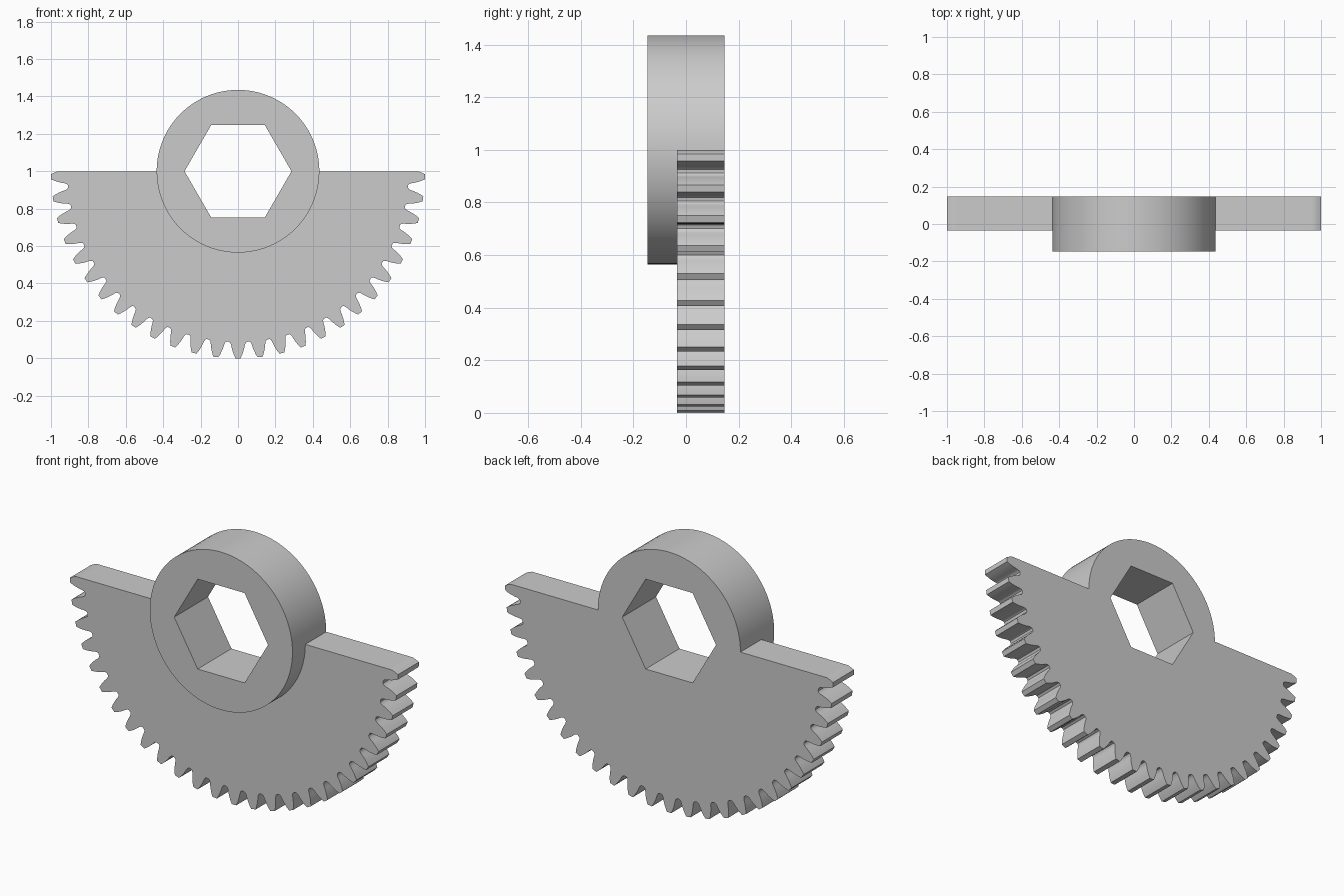
import bpy, bmesh
from math import sin, cos, pi

cube = bpy.data.objects.get("Cube")
if cube:
    bpy.data.objects.remove(cube, do_unlink=True)

TEETH = 53                      # teeth on a full turn
PITCH = 2 * pi / TEETH
AXIS_Z, HUB_R, HEX_R = 1.0, 0.435, 0.286
FRONT, STEP, BACK = -0.147, -0.035, 0.147
SEGMENTS = 96

# Tooth flank from root to tip: (radius, half width)
FLANK = [(0.913, 0.047), (0.918, 0.041), (0.929, 0.0365), (0.945, 0.0335),
         (0.9636, 0.0285), (0.983, 0.0215), (1.0, 0.0135)]


def polar(radius, angle):
    """Point at an angle measured from straight down, towards +x."""
    return radius * sin(angle), AXIS_Z - radius * cos(angle)


def tooth_outline():
    """Half-circle toothed edge, cut off level with the axis."""
    points = []
    for k in range(-(TEETH // 4), TEETH // 4 + 1):
        side = [(r, -w / r) for r, w in FLANK]
        side += [(r, w / r) for r, w in reversed(FLANK)]
        for r, offset in side:
            angle = max(-pi / 2, min(pi / 2, k * PITCH + offset))
            points.append(polar(r, angle))
    return points


bm = bmesh.new()
lookup = {}


def vert(point, y):
    key = (round(point[0], 5), round(y, 5), round(point[1], 5))
    if key not in lookup:
        lookup[key] = bm.verts.new(key)
    return lookup[key]


def pairs(points, closed):
    return list(zip(points, points[1:] + points[:1] if closed else points[1:]))


def wall(points, y0, y1, closed=True):
    for a, b in pairs(points, closed):
        bm.faces.new((vert(a, y0), vert(b, y0), vert(b, y1), vert(a, y1)))


def cap(loops, y):
    edges = []
    for points in loops:
        for a, b in pairs(points, True):
            ends = vert(a, y), vert(b, y)
            edges.append(bm.edges.get(ends) or bm.edges.new(ends))
    bmesh.ops.triangle_fill(bm, edges=edges, use_beauty=True)


# Profiles: lower arc runs left to right, upper arc runs right to left
half = SEGMENTS // 2
lower = [polar(HUB_R, -pi / 2 + pi * i / half) for i in range(half + 1)]
upper = [polar(HUB_R, pi / 2 + pi * i / half) for i in range(half + 1)]
circle = lower[:-1] + upper[:-1]
hexagon = [polar(HEX_R, pi / 2 + i * pi / 3) for i in range(6)]
teeth = tooth_outline()

# Hub ring, proud of the plate at the front
wall(circle, FRONT, STEP)
wall(upper, STEP, BACK, closed=False)
wall(hexagon, FRONT, BACK)
cap([circle, hexagon], FRONT)

# Toothed half plate, flush with the hub at the back
wall([lower[0]] + teeth + [lower[-1]], STEP, BACK, closed=False)
cap([teeth + lower[::-1]], STEP)
cap([teeth + upper, hexagon], BACK)

bmesh.ops.recalc_face_normals(bm, faces=bm.faces[:])
mesh = bpy.data.meshes.new("sector_gear")
bm.to_mesh(mesh)
bm.free()

# Plain grey finish
grey = bpy.data.materials.new("plain_grey")
grey.use_nodes = True
colour = (0.6, 0.6, 0.6, 1.0)
grey.diffuse_color = colour
grey.node_tree.nodes["Principled BSDF"].inputs["Base Color"].default_value = colour
mesh.materials.append(grey)

gear = bpy.data.objects.new("sector_gear", mesh)
bpy.context.collection.objects.link(gear)
bpy.ops.object.select_all(action="DESELECT")
gear.select_set(True)
bpy.context.view_layer.objects.active = gear
bpy.ops.object.shade_smooth_by_angle(angle=pi / 6)
